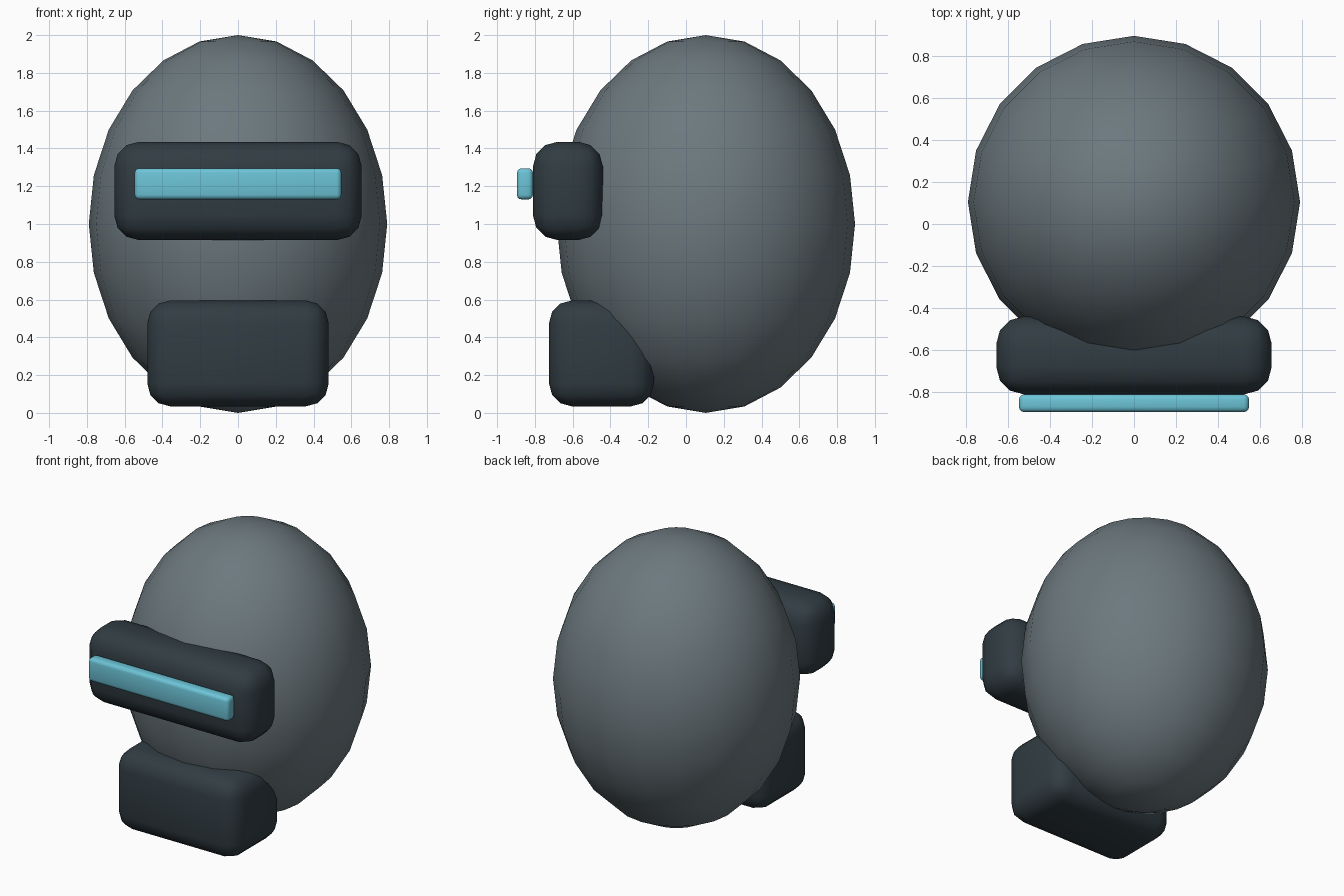
import bpy

if "Cube" in bpy.data.objects:
    bpy.data.objects.remove(bpy.data.objects["Cube"])


def paint(obj, name, color):
    mat = bpy.data.materials.get(name) or bpy.data.materials.new(name)
    mat.diffuse_color = (*color, 1.0)
    mat.use_nodes = True
    mat.node_tree.nodes["Principled BSDF"].inputs["Base Color"].default_value = mat.diffuse_color
    obj.data.materials.append(mat)


def rounded_box(name, lo, hi, radius, segments, mat_name, color):
    """Smooth rounded box spanning the corners lo..hi."""
    size = [h - l for l, h in zip(lo, hi)]
    mid = [(h + l) / 2 for l, h in zip(lo, hi)]
    bpy.ops.mesh.primitive_cube_add(size=1, location=mid)
    obj = bpy.context.object
    obj.name = name
    obj.scale = size
    bpy.ops.object.transform_apply(location=False, rotation=False, scale=True)
    bevel = obj.modifiers.new("rounding", 'BEVEL')
    bevel.width = radius
    bevel.segments = segments
    bevel.limit_method = 'NONE'
    bpy.ops.object.modifier_apply(modifier=bevel.name)
    bpy.ops.object.shade_smooth()
    paint(obj, mat_name, color)
    return obj


DARK = (0.03, 0.045, 0.055)

# Egg-shaped helmet shell
bpy.ops.mesh.primitive_uv_sphere_add(segments=20, ring_count=12, radius=1,
                                     location=(0, 0.105, 1.0))
shell = bpy.context.object
shell.name = "helmet_shell"
shell.scale = (0.79, 0.79, 1.0)
bpy.ops.object.transform_apply(location=False, rotation=False, scale=True)
bpy.ops.object.shade_smooth()
paint(shell, "shell_grey", (0.15, 0.19, 0.21))

# Visor housing, jaw guard and glowing strip
rounded_box("visor_housing", (-0.655, -0.81, 0.915), (0.655, -0.44, 1.435),
            0.13, 3, "dark_plate", DARK)
rounded_box("jaw_guard", (-0.48, -0.725, 0.035), (0.48, -0.17, 0.595),
            0.12, 3, "dark_plate", DARK)
rounded_box("visor_strip", (-0.547, -0.895, 1.13), (0.547, -0.81, 1.295),
            0.025, 3, "strip_cyan", (0.15, 0.55, 0.68))
